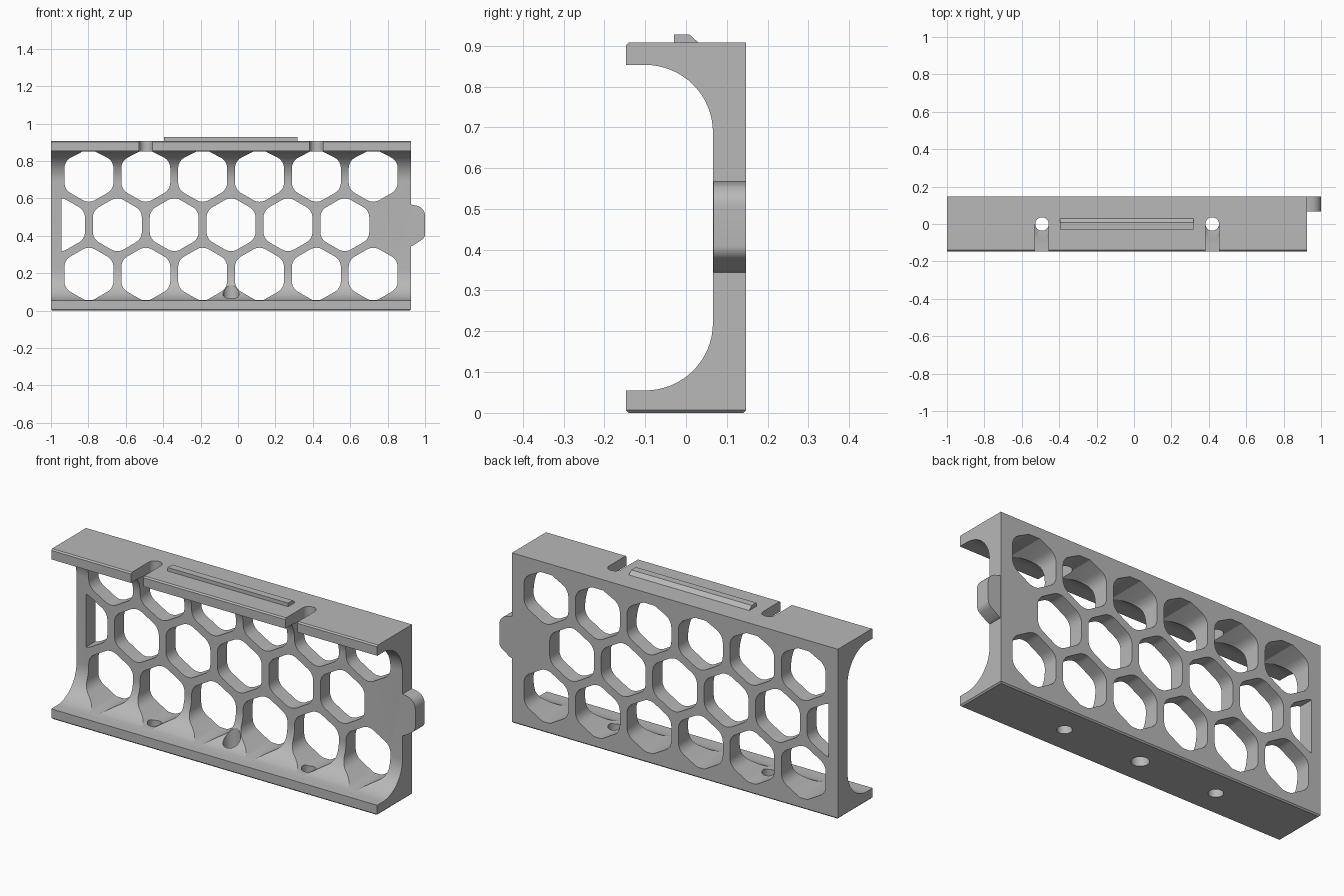
import bpy, bmesh, math

if "Cube" in bpy.data.objects:
    bpy.data.objects.remove(bpy.data.objects["Cube"], do_unlink=True)

grey = bpy.data.materials.new("light grey")
grey.use_nodes = True
COLOUR = (0.48, 0.48, 0.48, 1)
grey.diffuse_color = COLOUR
grey.node_tree.nodes["Principled BSDF"].inputs["Base Color"].default_value = COLOUR

PLACE = {"x": lambda a, b, d: (d, a, b),
         "y": lambda a, b, d: (a, d, b),
         "z": lambda a, b, d: (a, b, d)}


def prisms(name, outlines, axis, lo, hi, chamfer=None):
    """Extrude flat outlines along an axis into one object."""
    bm = bmesh.new()
    for outline in outlines:
        ends = [[bm.verts.new(PLACE[axis](a, b, d)) for a, b in outline] for d in (lo, hi)]
        bm.faces.new(ends[0])
        bm.faces.new(ends[1])
        n = len(outline)
        for i in range(n):
            j = (i + 1) % n
            bm.faces.new((ends[0][i], ends[0][j], ends[1][j], ends[1][i]))
    bmesh.ops.recalc_face_normals(bm, faces=bm.faces)
    if chamfer:
        edges = [e for e in bm.edges if chamfer(e)]
        bmesh.ops.bevel(bm, geom=edges, offset=0.007, segments=1, affect="EDGES")
    mesh = bpy.data.meshes.new(name)
    bm.to_mesh(mesh)
    bm.free()
    obj = bpy.data.objects.new(name, mesh)
    bpy.context.collection.objects.link(obj)
    mesh.materials.append(grey)
    return obj


def arc(cx, cy, rx, ry, start, end, steps):
    angles = [math.radians(start + (end - start) * i / steps) for i in range(steps + 1)]
    return [(cx + rx * math.cos(t), cy + ry * math.sin(t)) for t in angles]


def cut(target, cutter):
    cutter.hide_render = True
    mod = target.modifiers.new("cut", "BOOLEAN")
    mod.operation, mod.solver, mod.object = "DIFFERENCE", "EXACT", cutter
    bpy.context.view_layer.objects.active = target
    bpy.ops.object.modifier_apply(modifier=mod.name)
    bpy.data.objects.remove(cutter, do_unlink=True)


def smooth(obj):
    bpy.ops.object.select_all(action="DESELECT")
    obj.select_set(True)
    bpy.context.view_layer.objects.active = obj
    bpy.ops.object.shade_smooth_by_angle(angle=math.radians(25))


# Channel body: back plate with two filleted flanges
DEPTH, HEIGHT, LIP, LEFT, RIGHT = 0.147, 0.908, 0.055, -1.0, 0.925
upper = arc(-0.1, HEIGHT - LIP - 0.165, 0.166, 0.165, 90, 0, 16)
lower = arc(-0.1, LIP + 0.165, 0.166, 0.165, 0, -90, 16)
profile = ([(-DEPTH, 0), (DEPTH, 0), (DEPTH, HEIGHT), (-DEPTH, HEIGHT), (-DEPTH, HEIGHT - LIP)]
           + upper + lower + [(-DEPTH, LIP)])


def outer_edge(e):
    bottom = all(v.co.z < 0.001 for v in e.verts)
    front_top = all(v.co.z > HEIGHT - 0.001 and v.co.y < 0 for v in e.verts)
    return bottom or front_top


body = prisms("channel_body", [profile], "x", LEFT, RIGHT, outer_edge)

# Honeycomb openings
PITCH, ROW, MID_X, MID_Z = 0.304, 0.264, -0.037, 0.459
APOTHEM, ROUND = 0.131, 0.065


def hexagon(cx, cz):
    pts = []
    reach = (APOTHEM - ROUND) / math.cos(math.radians(30))
    for k in range(6):
        a = 30 + 60 * k
        x = cx + reach * math.cos(math.radians(a))
        z = cz + reach * math.sin(math.radians(a))
        pts += arc(x, z, ROUND, ROUND, a - 30, a + 30, 6)
    return [(max(x, -0.945), min(max(z, LIP + 0.002), HEIGHT - LIP - 0.002)) for x, z in pts]


cells = [hexagon(MID_X + PITCH * k, MID_Z) for k in range(-3, 3)]
for side in (-1, 1):
    cells += [hexagon(MID_X + PITCH * (k + 0.5), MID_Z + side * ROW) for k in range(-3, 3)]
cut(body, prisms("honeycomb_cutter", cells, "y", -0.3, 0.3))

# Open screw slots in the upper flange
HOLE, SPAN = 0.036, 0.455
slots = [[(x - HOLE, -0.3), (x + HOLE, -0.3)] + arc(x, 0, HOLE, HOLE, 0, 180, 16)
         for x in (MID_X - SPAN, MID_X + SPAN)]
cut(body, prisms("slot_cutter", slots, "z", 0.75, 1.0))

# Three holes in the lower flange, the middle one larger
holes = [arc(MID_X + k * SPAN, 0, r, r, 0, 348.75, 31)
         for k, r in ((-1, HOLE), (0, 0.043), (1, HOLE))]
cut(body, prisms("hole_cutter", holes, "z", -0.1, 0.2))
smooth(body)

# Rounded tab on the end of the back plate
tab_outline = ([(0.9, 0.344), (RIGHT, 0.344), (0.94, 0.35)]
               + arc(0.955, 0.41, 0.045, 0.04, -50, 0, 6)
               + arc(0.94, 0.507, 0.06, 0.056, 0, 75, 8)
               + [(RIGHT, 0.567), (0.9, 0.567)])
smooth(prisms("end_tab", [tab_outline], "y", 0.067, DEPTH - 0.0005))

# Sloped ridge on top
ridge = [(-0.03, 0.9), (0.03, 0.9), (0.03, HEIGHT), (0.009, 0.927), (-0.03, 0.927)]
prisms("top_ridge", [ridge], "x", -0.395, 0.317)
